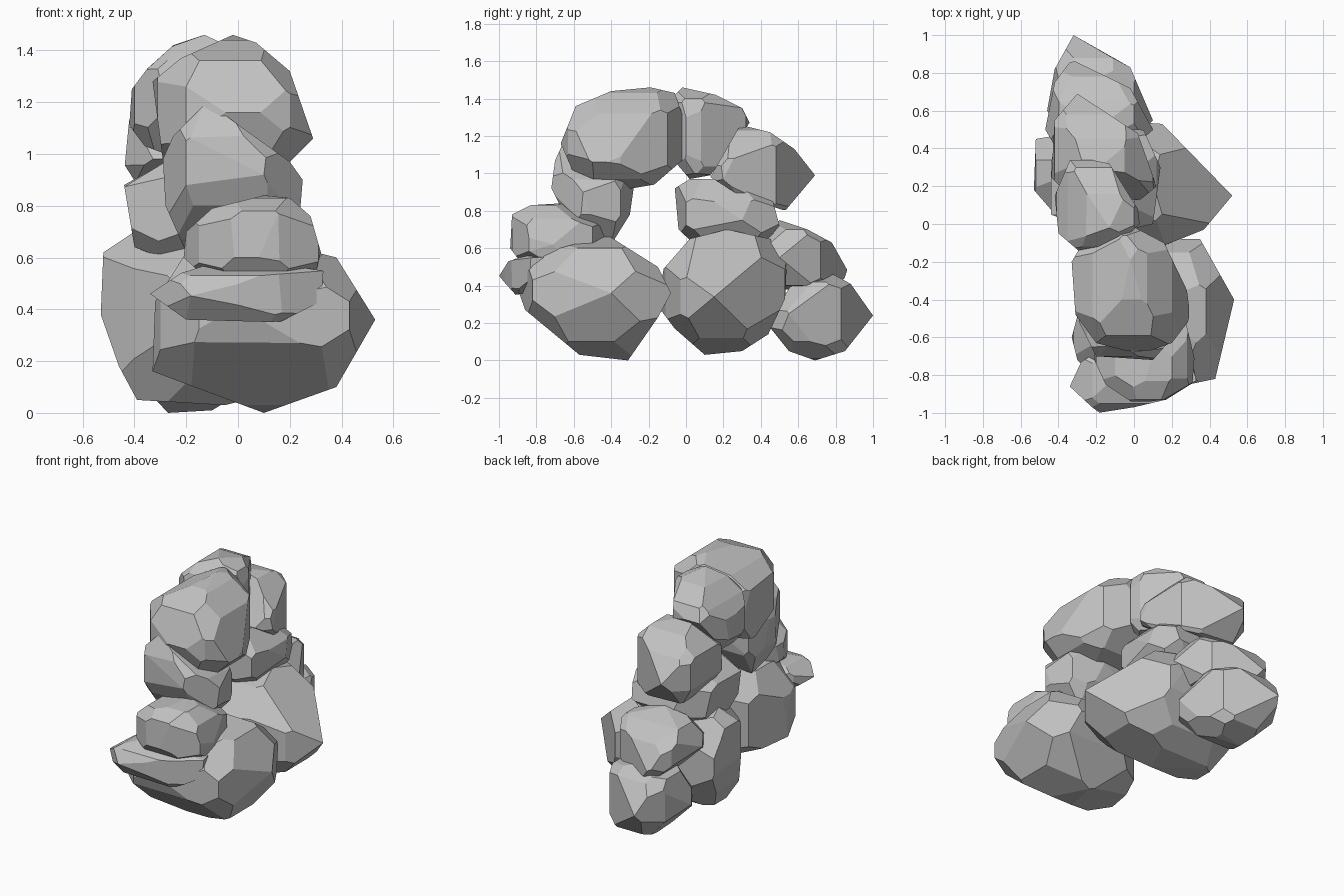
import bpy, bmesh, random
from itertools import product
from mathutils import Vector
from mathutils.geometry import convex_hull_2d

default_cube = bpy.data.objects.get("Cube")
if default_cube:
    bpy.data.objects.remove(default_cube, do_unlink=True)

# One plain stone colour
stone = bpy.data.materials.new("grey stone")
stone.use_nodes = True
stone.diffuse_color = (0.54, 0.54, 0.54, 1)
stone.node_tree.nodes["Principled BSDF"].inputs["Base Color"].default_value = stone.diffuse_color


def chop(bm, normal, point):
    """Slice away everything beyond a plane and close the cut with one flat facet."""
    geometry = bm.verts[:] + bm.edges[:] + bm.faces[:]
    cut = bmesh.ops.bisect_plane(bm, geom=geometry, dist=1e-5, plane_co=point,
                                 plane_no=normal, clear_outer=True)["geom_cut"]
    edges = [e for e in cut if isinstance(e, bmesh.types.BMEdge) and e.is_boundary]
    if len(edges) > 2:
        bmesh.ops.holes_fill(bm, edges=edges, sides=0)


def chop_to_outline(bm, outline, axes):
    """Trim the block to a convex outline drawn on the two given axes."""
    points = [Vector(p) for p in outline]
    ring = [points[i] for i in convex_hull_2d(points)]
    middle = sum(ring, Vector((0, 0))) / len(ring)
    for a, b in zip(ring, ring[1:] + ring[:1]):
        across = Vector((b.y - a.y, a.x - b.x)).normalized()
        if across.dot(a - middle) < 0:
            across.negate()
        normal, point = Vector((0, 0, 0)), Vector((0, 0, 0))
        for k, axis in enumerate(axes):
            normal[axis], point[axis] = across[k], a[k]
        chop(bm, normal, point)


def boulder(name, side, front, top, seed=1, keep=0.87):
    """Carve a faceted boulder from a block: side (y, z), front (x, z) and top (x, y)
    outlines first, then one oblique chisel cut on each of the eight corners."""
    rng = random.Random(seed)
    bm = bmesh.new()
    bmesh.ops.create_cube(bm, size=4)
    chop_to_outline(bm, side, (1, 2))
    chop_to_outline(bm, front, (0, 2))
    chop_to_outline(bm, top, (0, 1))

    # Corner chisel cuts
    spans = [(min(c), max(c)) for c in zip(*(v.co for v in bm.verts))]
    centre = Vector([(low + high) / 2 for low, high in spans])
    for corner in product((-1, 1), repeat=3):
        normal = Vector([s * rng.uniform(0.75, 1.25) / (high - low)
                         for s, (low, high) in zip(corner, spans)]).normalized()
        reach = max(normal.dot(v.co - centre) for v in bm.verts)
        chop(bm, normal, centre + normal * reach * rng.uniform(keep - 0.02, keep + 0.02))

    bmesh.ops.remove_doubles(bm, verts=bm.verts[:], dist=0.015)
    bmesh.ops.recalc_face_normals(bm, faces=bm.faces[:])
    mesh = bpy.data.meshes.new(name)
    bm.to_mesh(mesh)
    bm.free()
    mesh.materials.append(stone)
    bpy.context.collection.objects.link(bpy.data.objects.new(name, mesh))


# Base stones
boulder("front_base_boulder",
        side=[(-.91, .41), (-.86, .27), (-.57, .03), (-.31, 0), (-.15, .23), (-.08, .36),
              (-.15, .5), (-.42, .67), (-.75, .58)],
        front=[(-.33, .16), (.1, 0), (.38, .1), (.53, .36), (.38, .6), (.1, .67), (-.2, .62),
               (-.32, .43)],
        top=[(.35, -.08), (.53, -.4), (.43, -.82), (0, -.91), (-.15, -.88), (-.3, -.72),
             (-.33, -.6), (-.25, -.3), (.05, -.08)], seed=3, keep=.86)
boulder("middle_base_boulder",
        side=[(-.12, .49), (.02, .65), (.22, .7), (.45, .65), (.54, .55), (.53, .33),
              (.44, .14), (.3, .05), (.1, .03), (-.06, .17), (-.15, .29)],
        front=[(-.53, .38), (-.52, .62), (-.4, .7), (.1, .7), (.52, .34), (.3, .12),
               (-.05, .03), (-.39, .05), (-.46, .18)],
        top=[(.52, .15), (.37, -.03), (.17, -.11), (-.2, -.15), (-.4, .03), (-.53, .18),
             (-.52, .45), (0, .54), (.15, .53)], seed=8, keep=.84)
boulder("rear_base_boulder",
        side=[(.43, .2), (.58, .43), (.77, .47), (.88, .41), (1, .24), (.85, .05),
              (.69, 0), (.55, .05)],
        front=[(-.46, .2), (-.27, 0), (-.1, .01), (.05, .1), (.1, .25), (0, .42), (-.2, .47),
               (-.4, .42)],
        top=[(-.32, 1), (-.02, .83), (.1, .55), (0, .43), (-.35, .43), (-.46, .6),
             (-.42, .82)], seed=5)

# Rear leg of the arch
boulder("rear_lower_boulder",
        side=[(.38, .6), (.5, .75), (.65, .7), (.78, .63), (.87, .47), (.8, .38), (.45, .38)],
        front=[(-.47, .55), (-.4, .7), (-.2, .75), (0, .7), (.1, .55), (0, .4), (-.3, .38)],
        top=[(-.33, .87), (-.02, .72), (.1, .5), (0, .38), (-.4, .38), (-.47, .5),
             (-.42, .75)], seed=11, keep=.89)
boulder("rear_middle_boulder",
        side=[(-.06, .92), (.02, .97), (.26, .97), (.46, .87), (.5, .72), (.4, .6),
              (.1, .57), (-.04, .7)],
        front=[(-.44, .88), (-.28, .97), (0, .97), (.12, .85), (.14, .75), (.05, .62),
               (-.22, .57), (-.4, .64)],
        top=[(-.44, .05), (-.44, .35), (-.25, .5), (.05, .5), (.14, .3), (.1, 0),
             (-.15, -.06)], seed=6)
boulder("rear_shoulder_boulder",
        side=[(.29, 1.26), (.45, 1.22), (.58, 1.13), (.69, .99), (.53, .8), (.29, .88),
              (.13, .98)],
        front=[(-.44, .96), (-.42, 1.13), (-.25, 1.27), (-.05, 1.23), (.1, 1.08), (.12, .95),
               (0, .8), (-.35, .82)],
        top=[(-.3, .69), (.02, .48), (.12, .2), (0, .1), (-.3, .1), (-.44, .25),
             (-.42, .55)], seed=9, keep=.92)

# Crown of the arch
boulder("rear_crown_boulder",
        side=[(-.02, 1.46), (.16, 1.42), (.3, 1.35), (.34, 1.27), (.25, 1.15), (.13, .99),
              (.02, .97), (-.16, 1.18), (-.12, 1.36)],
        front=[(-.42, 1.11), (-.41, 1.25), (-.35, 1.33), (-.25, 1.42), (-.13, 1.46),
               (0, 1.4), (.06, 1.2), (0, 1), (-.2, .97), (-.36, 1.03)],
        top=[(-.33, .36), (-.13, .32), (.02, .08), (.03, 0), (-.12, -.14), (-.26, -.17),
             (-.4, -.05), (-.42, .15)], seed=4, keep=.91)
boulder("front_crown_boulder",
        side=[(-.59, 1.36), (-.4, 1.44), (-.19, 1.46), (-.06, 1.43), (.01, 1.23), (-.02, 1.07),
              (-.17, .94), (-.41, .9), (-.6, 1), (-.67, 1.16)],
        front=[(-.33, 1.28), (-.22, 1.37), (-.02, 1.46), (.07, 1.43), (.2, 1.32), (.29, 1.06),
               (.2, .97), (0, .9), (-.28, .9)],
        top=[(-.05, .01), (.16, -.1), (.28, -.35), (.3, -.5), (.2, -.63), (.03, -.69),
             (-.2, -.63), (-.31, -.48), (-.33, -.2), (-.26, -.08)], seed=7, keep=.86)

# Front leg of the arch
boulder("front_neck_boulder",
        side=[(-.63, 1.22), (-.7, 1.07), (-.72, .92), (-.66, .8), (-.51, .67), (-.4, .62),
              (-.3, .78), (-.28, .92), (-.42, 1.15)],
        front=[(-.12, 1.2), (.2, .97), (.25, .9), (.24, .78), (.1, .62), (-.2, .62),
               (-.28, .8), (-.29, .98), (-.25, 1.07)],
        top=[(-.3, -.5), (-.2, -.7), (.1, -.72), (.25, -.55), (.2, -.35), (0, -.28),
             (-.25, -.3)], seed=12, keep=.92)
boulder("front_step_boulder",
        side=[(-.93, .78), (-.83, .83), (-.67, .84), (-.46, .72), (-.42, .64), (-.55, .52),
              (-.85, .48), (-.94, .6)],
        front=[(-.21, .6), (-.2, .7), (-.1, .79), (.1, .84), (.2, .83), (.28, .76),
               (.32, .62), (.3, .53), (-.1, .5)],
        top=[(.32, -.71), (.31, -.84), (.16, -.93), (0, -.95), (-.15, -.85), (-.22, -.7),
             (-.1, -.45), (.1, -.42), (.27, -.5)], seed=10, keep=.86)
boulder("front_ledge_slab",
        side=[(-1, .45), (-.95, .53), (-.75, .6), (-.68, .47), (-.82, .37), (-.91, .35)],
        front=[(-.34, .46), (-.22, .54), (-.03, .6), (.15, .57), (.33, .55), (.32, .43),
               (.16, .35), (-.2, .36)],
        top=[(-.34, -.86), (-.19, -1), (0, -.97), (.17, -.93), (.33, -.83), (.3, -.7),
             (-.2, -.68), (-.28, -.73)], seed=2, keep=0.92)
